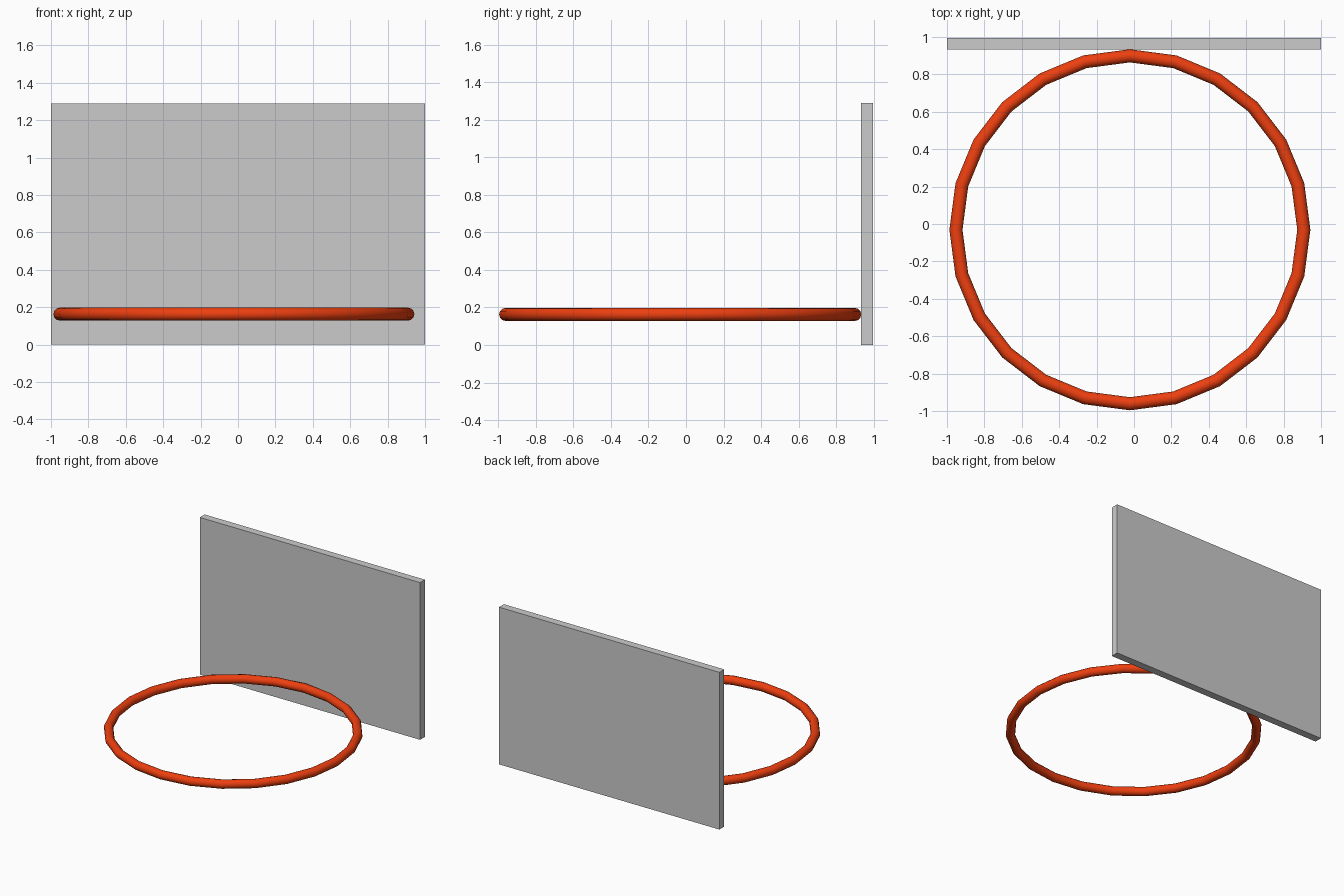
import bpy
from math import radians

if "Cube" in bpy.data.objects:
    bpy.data.objects.remove(bpy.data.objects["Cube"])

# Upright rectangular backboard
bpy.ops.mesh.primitive_cube_add(size=1, location=(0, 0.964, 0.645))
board = bpy.context.object
board.name = "backboard"
board.scale = (2.0, 0.063, 1.29)
bpy.ops.object.transform_apply(location=False, rotation=False, scale=True)

# Hoop touching the front of the board, 24 segments around
bpy.ops.mesh.primitive_torus_add(
    major_segments=24, minor_segments=12,
    major_radius=0.93, minor_radius=0.035,
    location=(-0.022, -0.031, 0.163))
hoop = bpy.context.object
hoop.name = "hoop_rim"
bpy.ops.object.shade_smooth_by_angle(angle=radians(40))

# Orange-red paint
paint = bpy.data.materials.new("rim_paint")
paint.diffuse_color = (0.85, 0.05, 0.005, 1)
paint.use_nodes = True
paint.node_tree.nodes["Principled BSDF"].inputs["Base Color"].default_value = paint.diffuse_color
hoop.data.materials.append(paint)
